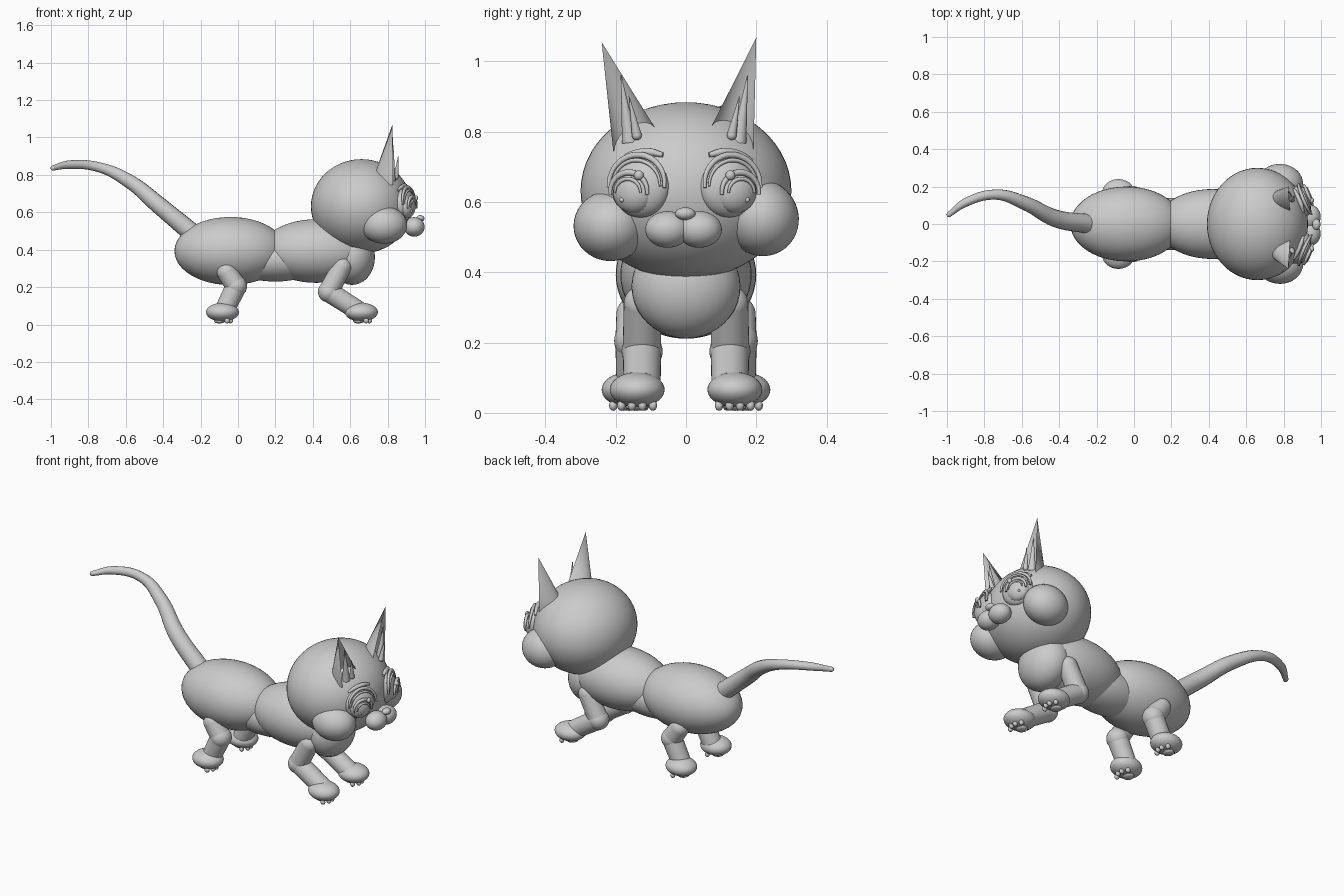
import bpy, bmesh
from math import sin, cos, pi, radians
from mathutils import Vector, Matrix

if "Cube" in bpy.data.objects:
    bpy.data.objects.remove(bpy.data.objects["Cube"], do_unlink=True)

grey = bpy.data.materials.new("soft grey")
grey.use_nodes = True
COLOUR = (0.6, 0.6, 0.6, 1)
grey.diffuse_color = COLOUR
grey.node_tree.nodes["Principled BSDF"].inputs["Base Color"].default_value = COLOUR

SIDES = (("left", 1), ("right", -1))


def add_mesh(name, bm, smooth=True):
    bmesh.ops.recalc_face_normals(bm, faces=bm.faces[:])
    for f in bm.faces:
        f.smooth = smooth
    me = bpy.data.meshes.new(name)
    bm.to_mesh(me)
    bm.free()
    me.materials.append(grey)
    ob = bpy.data.objects.new(name, me)
    bpy.context.collection.objects.link(ob)
    return ob


def ball(name, centre, radii, rot=None, seg=40):
    bm = bmesh.new()
    bmesh.ops.create_uvsphere(bm, u_segments=seg, v_segments=seg // 2, radius=1)
    m = Matrix.Translation(centre) @ (rot or Matrix()) @ Matrix.Diagonal((*radii, 1))
    bm.transform(m)
    return add_mesh(name, bm)


def limb(name, a, b, ra, rb):
    """Tapered cylinder between two points."""
    a, b = Vector(a), Vector(b)
    bm = bmesh.new()
    bmesh.ops.create_cone(bm, cap_ends=True, segments=32, radius1=ra, radius2=rb,
                          depth=(b - a).length)
    turn = (b - a).to_track_quat("Z", "Y").to_matrix().to_4x4()
    bm.transform(Matrix.Translation((a + b) / 2) @ turn)
    ob = add_mesh(name, bm)
    for p in ob.data.polygons:
        p.use_smooth = len(p.vertices) == 4
    return ob


def tube(name, points, radii, steps=8):
    """Smooth round tube through points, with a radius at each."""
    cu = bpy.data.curves.new(name, "CURVE")
    cu.dimensions = "3D"
    cu.bevel_depth = 1
    cu.bevel_resolution = 5
    cu.use_fill_caps = True
    cu.resolution_u = steps
    sp = cu.splines.new("BEZIER")
    sp.bezier_points.add(len(points) - 1)
    for bp, co, r in zip(sp.bezier_points, points, radii):
        bp.co, bp.radius = co, r
        bp.handle_left_type = bp.handle_right_type = "AUTO"
    ob = bpy.data.objects.new(name, cu)
    bpy.context.collection.objects.link(ob)
    cu.materials.append(grey)
    return ob


# Body
ball("hindquarters", (-0.04, 0, 0.393), (0.3, 0.2, 0.182), seg=48)
ball("forequarters", (0.42, 0, 0.393), (0.3, 0.187, 0.17), seg=48)
ball("belly", (0.2, 0, 0.345), (0.26, 0.14, 0.115))
ball("chest", (0.61, 0, 0.36), (0.122, 0.155, 0.148))

# Head, muzzle and nose
ball("head", (0.66, 0, 0.632), (0.27, 0.3, 0.252), seg=56)
ball("nose", (0.975, -0.002, 0.567), (0.022, 0.029, 0.018), seg=24)
for side, s in SIDES:
    ball(side + "_muzzle", (0.942, s * 0.045 - 0.007, 0.522), (0.056, 0.064, 0.052))
    tilt = Matrix.Rotation(0.5 if s > 0 else 0, 4, "X")
    ball(side + "_cheek", (0.78, 0.215 * s, 0.555 if s > 0 else 0.532),
         (0.124, 0.105, 0.11 if s > 0 else 0.1), tilt)

# Tail
tube("tail",
     [(-0.24, 0, 0.485), (-0.42, 0.03, 0.635), (-0.58, 0.11, 0.765),
      (-0.74, 0.157, 0.84), (-0.9, 0.115, 0.855), (-0.99, 0.05, 0.837)],
     [0.052, 0.047, 0.038, 0.027, 0.023, 0.014], 12)
ball("tail_tip", (-0.988, 0.05, 0.837), (0.014, 0.014, 0.014), seg=16)


def ear(name, tip, inner, outer, back):
    """Half-cone shell, hollow on the face side, rising to a tip."""
    tip, inner, outer = Vector(tip), Vector(inner), Vector(outer)
    mid, half = (inner + outer) / 2, (outer - inner) / 2
    n = 14
    bm = bmesh.new()
    apex = bm.verts.new(tip)

    def ring(depth):
        return [bm.verts.new(mid - half * cos(pi * i / n) - Vector((depth * sin(pi * i / n), 0, 0)))
                for i in range(n + 1)]
    shell, hollow = ring(back), ring(back * 0.55)
    for i in range(n):
        bm.faces.new((shell[i], shell[i + 1], apex))
        bm.faces.new((hollow[i + 1], hollow[i], apex))
        bm.faces.new((shell[i + 1], shell[i], hollow[i], hollow[i + 1]))
    bmesh.ops.remove_doubles(bm, verts=bm.verts[:], dist=0.0005)
    ob = add_mesh(name, bm)
    bpy.context.view_layer.objects.active = ob
    ob.select_set(True)
    bpy.ops.object.shade_smooth_by_angle(angle=radians(35))
    ob.select_set(False)


# Ears with fur tufts
ear("left_ear", (0.825, 0.2, 1.068), (0.835, 0.06, 0.79), (0.83, 0.192, 0.745), 0.115)
ear("right_ear", (0.825, -0.24, 1.055), (0.835, -0.075, 0.79), (0.83, -0.207, 0.745), 0.115)
for side, s in SIDES:
    y = 0.135 * s - 0.005
    limb(side + "_ear_tuft", (0.845, y, 0.79), (0.857, y + 0.022 * s, 0.9), 0.014, 0.001)
    ball(side + "_tuft_base", (0.845, y, 0.79), (0.014, 0.014, 0.014), seg=16)
    limb(side + "_inner_tuft", (0.82, y + 0.02 * s, 0.77), (0.83, y + 0.045 * s, 0.96), 0.022, 0.001)

# Eyes, turned slightly outward
for side, s in SIDES:
    yaw = radians(23) * s
    turn = Matrix.Rotation(yaw, 4, "Z")
    place = Matrix.Translation((0.888, 0.125 * s - 0.004, 0.642)) @ turn

    def at(depth, out, up):
        return place @ Vector((depth, out * s, up))

    def arc(name, depth, out, up, r, thick, start, end, bulge):
        pts, n = [], 8
        for i in range(n + 1):
            a = radians(start + (end - start) * i / n)
            pts.append(at(depth + bulge * sin(a), out + r * cos(a), up + r * sin(a)))
        tube(name, pts, [thick * (0.55 + 0.45 * sin(pi * i / n)) for i in range(n + 1)], 5)

    ball(side + "_eyeball", at(0, 0, 0), (0.05, 0.088, 0.086), turn)
    ball(side + "_iris", at(0.022, 0.012, -0.012), (0.042, 0.062, 0.062), turn)
    arc(side + "_upper_eyelid", 0.03, 0, 0.005, 0.087, 0.009, -4, 184, -0.01)
    arc(side + "_eyelid_crease", 0.032, 0, 0.003, 0.074, 0.006, 0, 180, 0)
    arc(side + "_iris_rim", 0.054, 0.014, -0.016, 0.058, 0.009, -5, 185, 0)
    arc(side + "_pupil_rim", 0.062, 0.014, -0.016, 0.04, 0.006, 0, 180, 0)
    ball(side + "_eye_highlight", at(0.06, -0.02, 0.034), (0.012, 0.014, 0.014), seg=16)
    ball(side + "_eye_glint", at(0.057, 0.034, -0.036), (0.007, 0.007, 0.007), seg=12)
    tube(side + "_eyebrow",
         [(0.855, 0.188 * s, 0.717), (0.872, 0.155 * s, 0.734),
          (0.893, 0.105 * s, 0.742), (0.905, 0.066 * s, 0.734)],
         [0.006, 0.011, 0.012, 0.007])


def paw(name, x, y):
    ball(name, (x, y, 0.066), (0.088, 0.078, 0.05))
    ball(name + "_main_pad", (x - 0.015, y, 0.018), (0.03, 0.033, 0.012), seg=16)
    for i in range(4):
        t = (i - 1.5) / 1.5
        ball(f"{name}_toe_pad_{i + 1}", (x + 0.045 - 0.02 * t * t, y + 0.045 * t, 0.021),
             (0.014, 0.012, 0.015), seg=16)


def leg(name, y, hip, knee, foot, r):
    hip, knee, foot = [Vector((p[0], y, p[1])) for p in (hip, knee, foot)]
    limb(name + "_upper", hip, knee, r * 0.95, r)
    limb(name + "_lower", knee, foot, r, r * 0.95)
    ball(name + "_joint", knee, (r * 1.04, r * 1.06, r * 1.04))
    ball(name + "_top", hip, (r * 0.95, r * 0.95, r * 0.95))


# Legs and paws
for side, s in SIDES:
    leg(side + "_front_leg", 0.125 * s, (0.555, 0.31), (0.485, 0.175), (0.65, 0.07), 0.055)
    paw(side + "_front_paw", 0.66, 0.139 * s)
    leg(side + "_hind_leg", 0.145 * s, (-0.06, 0.28), (-0.01, 0.205), (-0.07, 0.08), 0.056)
    paw(side + "_hind_paw", -0.083, 0.162 * s)
